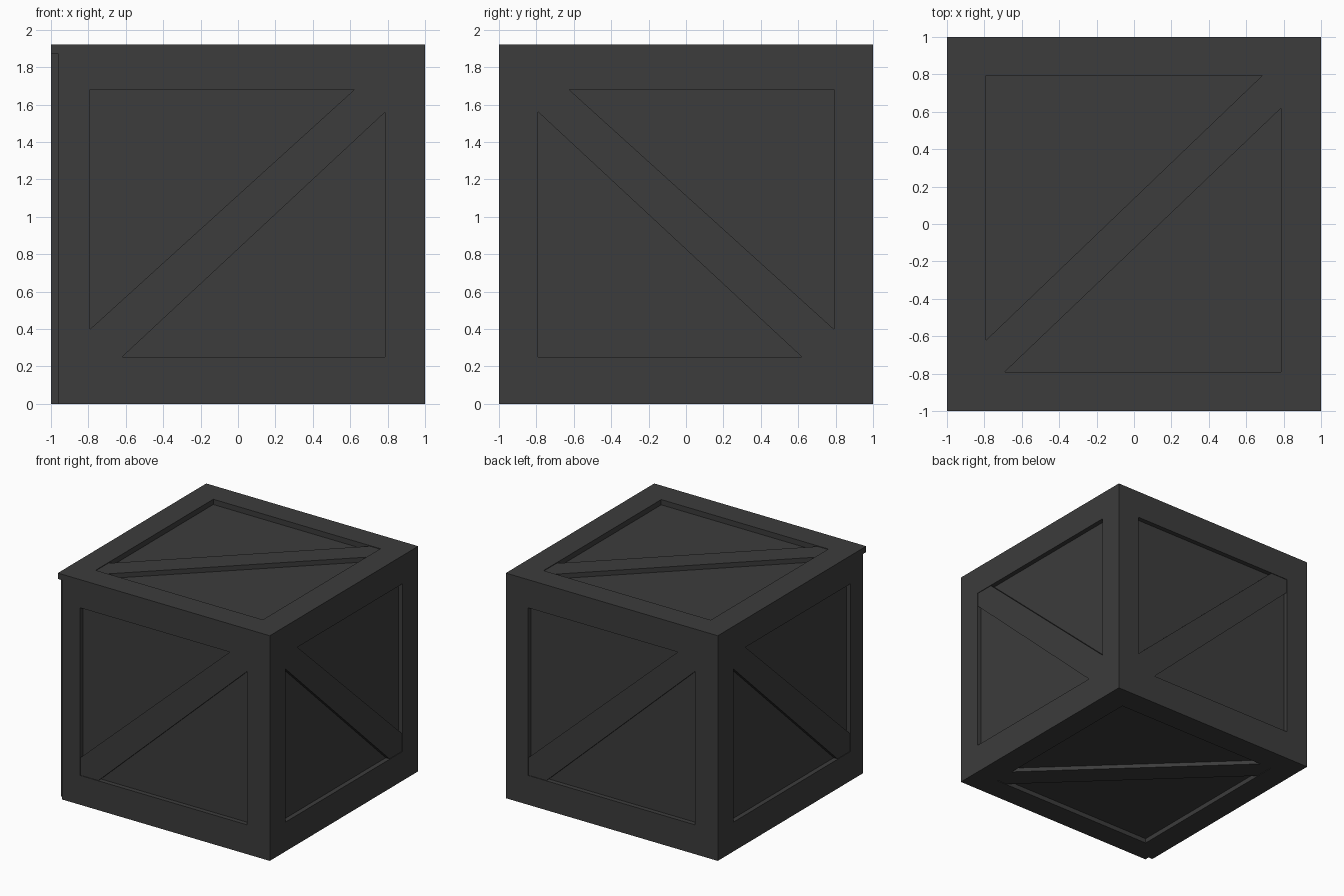
import bpy, bmesh
from mathutils import Vector

if "Cube" in bpy.data.objects:
    bpy.data.objects.remove(bpy.data.objects["Cube"])

T = 0.04          # board thickness
CORE = 0.96       # half width of the inner box
HEIGHT = 1.92

mat = bpy.data.materials.new("dark_grey")
mat.diffuse_color = (0.045, 0.045, 0.045, 1)
mat.use_nodes = True
mat.node_tree.nodes["Principled BSDF"].inputs["Base Color"].default_value = mat.diffuse_color


def prism(name, faces, side, depth):
    """Extrude flat polygons, given in a side's (u, v) plane, outward by depth."""
    origin, u, v, n = (Vector(a) for a in side)
    bm = bmesh.new()
    for pts in faces:
        bm.faces.new([bm.verts.new(origin + u * a + v * b) for a, b in pts])
    bmesh.ops.remove_doubles(bm, verts=bm.verts, dist=1e-5)
    base = bm.faces[:]
    new = bmesh.ops.extrude_face_region(bm, geom=base, use_keep_orig=True)["geom"]
    for g in new:
        if isinstance(g, bmesh.types.BMVert):
            g.co += n * depth
    bmesh.ops.recalc_face_normals(bm, faces=bm.faces)
    me = bpy.data.meshes.new(name)
    bm.to_mesh(me)
    bm.free()
    me.materials.append(mat)
    ob = bpy.data.objects.new(name, me)
    bpy.context.collection.objects.link(ob)
    return ob


def rect(u0, u1, v0, v1):
    return [(u0, v0), (u1, v0), (u1, v1), (u0, v1)]


def frame(name, outer, inner, side, depth):
    o, i = rect(*outer), rect(*inner)
    quads = [[o[k], o[(k + 1) % 4], i[(k + 1) % 4], i[k]] for k in range(4)]
    return prism(name, quads, side, depth)


def brace(name, inner, cuts, side, depth, flip=1):
    """Corner-to-corner strip; cuts are its offsets along the opening's edges."""
    u0, u1, v0, v1 = inner
    a, b, c, d = cuts
    pts = [(u0, v0), (u0 + a, v0), (u1, v1 - b), (u1, v1), (u1 - c, v1), (u0, v0 + d)]
    return prism(name, [[(flip * p, q) for p, q in pts]], side, depth)


# Inner box forming the recessed panels
prism("inner_box", [rect(-CORE, CORE, -CORE, CORE)],
      ((0, 0, T), (1, 0, 0), (0, 1, 0), (0, 0, 1)), HEIGHT - 0.045 - T)

# Four walls: origin, right, up, outward; frame extent; brace direction
Z = (0, 0, 1)
walls = {
    "front": (((0, -CORE, 0), (1, 0, 0), Z, (0, -1, 0)), (-CORE, 1), 1),
    "right": (((CORE, 0, 0), (0, 1, 0), Z, (1, 0, 0)), (-CORE, 1), -1),
    "back": (((0, CORE, 0), (-1, 0, 0), Z, (0, 1, 0)), (-CORE, CORE), 1),
    "left": (((-CORE, 0, 0), (0, -1, 0), Z, (-1, 0, 0)), (-1, CORE), -1),
}
wall_hole = (-0.79, 0.787, 0.25, 1.68)
for name, (side, span, flip) in walls.items():
    hole = wall_hole if flip == 1 else (-0.79, 0.79, 0.25, 1.68)
    frame(name + "_frame", (*span, 0, 1.87), hole, side, T)
    brace(name + "_brace", hole, (0.17, 0.12, 0.165, 0.15), side, 0.035, flip)

# Lid and floor
flat_hole = (-0.79, 0.787, -0.79, 0.795)
flat_cuts = (0.10, 0.175, 0.10, 0.17)
lid = ((0, 0, HEIGHT - 0.05), (1, 0, 0), (0, 1, 0), Z)
frame("lid_frame", (-1, 1, -1, 1), flat_hole, lid, 0.05)
brace("lid_brace", flat_hole, flat_cuts, lid, 0.045)
floor = ((0, 0, T), (1, 0, 0), (0, -1, 0), (0, 0, -1))
frame("floor_frame", (-CORE, CORE, -CORE, CORE), flat_hole, floor, T)
brace("floor_brace", flat_hole, flat_cuts, floor, 0.035)
